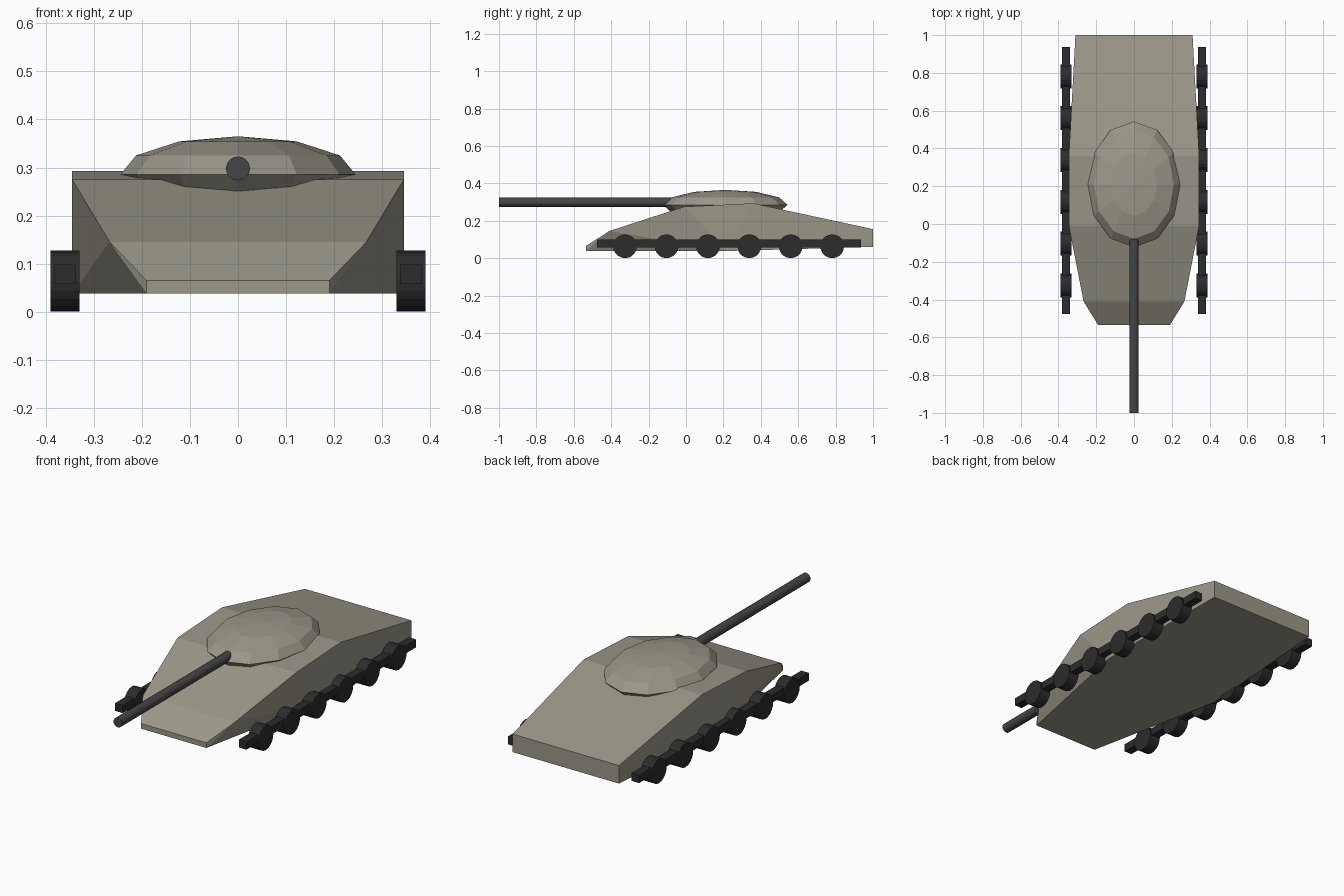
import bpy, bmesh
from math import pi
from mathutils import Matrix

if "Cube" in bpy.data.objects:
    bpy.data.objects.remove(bpy.data.objects["Cube"])


def material(name, color):
    m = bpy.data.materials.new(name)
    m.diffuse_color = (*color, 1)
    m.use_nodes = True
    m.node_tree.nodes["Principled BSDF"].inputs["Base Color"].default_value = m.diffuse_color
    return m


olive = material("olive_paint", (0.33, 0.31, 0.25))
dark = material("dark_rubber", (0.025, 0.025, 0.025))
steel = material("gun_steel", (0.06, 0.06, 0.06))


def finish(bm, name, mat):
    bmesh.ops.recalc_face_normals(bm, faces=bm.faces[:])
    me = bpy.data.meshes.new(name)
    bm.to_mesh(me)
    bm.free()
    me.materials.append(mat)
    ob = bpy.data.objects.new(name, me)
    bpy.context.collection.objects.link(ob)
    return ob


def cylinder_bm(radius, length, sides, matrix):
    bm = bmesh.new()
    bmesh.ops.create_cone(bm, cap_ends=True, segments=sides, radius1=radius,
                          radius2=radius, depth=length, matrix=matrix)
    return bm


# Hull: wedge wrapped around mirrored edge points (half width, y, z)
hull_points = [
    (0.19, -0.535, 0.038), (0.19, -0.535, 0.065), (0.267, -0.41, 0.145),
    (0.345, -0.01, 0.275), (0.345, 0.36, 0.293), (0.31, 1.0, 0.155),
    (0.31, 1.0, 0.06), (0.345, 0.22, 0.038)]
bm = bmesh.new()
for x, y, z in hull_points:
    for side in (-1, 1):
        bm.verts.new((side * x, y, z))
bmesh.ops.convex_hull(bm, input=bm.verts[:])
finish(bm, "hull", olive)

# Turret: flattened low-poly dome sunk into the hull
bm = bmesh.new()
bmesh.ops.create_uvsphere(
    bm, u_segments=12, v_segments=6, radius=1,
    matrix=Matrix.Translation((0, 0.21, 0.285)) @ Matrix.Diagonal((0.245, 0.333, 0.08, 1)))
finish(bm, "turret", olive)

# Gun barrel
along_y = Matrix.Rotation(pi / 2, 4, 'X')
finish(cylinder_bm(0.025, 1.0, 16, Matrix.Translation((0, -0.5, 0.298)) @ along_y),
       "gun_barrel", steel)

# Running gear: one beam and six wheels per side
along_x = Matrix.Rotation(pi / 2, 4, 'Y')
for side, label in ((-1, "left"), (1, "right")):
    x = side * 0.36
    bm = bmesh.new()
    bmesh.ops.create_cube(
        bm, size=1,
        matrix=Matrix.Translation((x, 0.23, 0.078)) @ Matrix.Diagonal((0.044, 1.412, 0.041, 1)))
    finish(bm, f"{label}_track_beam", dark)
    for i in range(6):
        spot = Matrix.Translation((x, -0.326 + 0.2215 * i, 0.0635))
        finish(cylinder_bm(0.0635, 0.06, 20, spot @ along_x),
               f"{label}_wheel_{i + 1}", dark)
